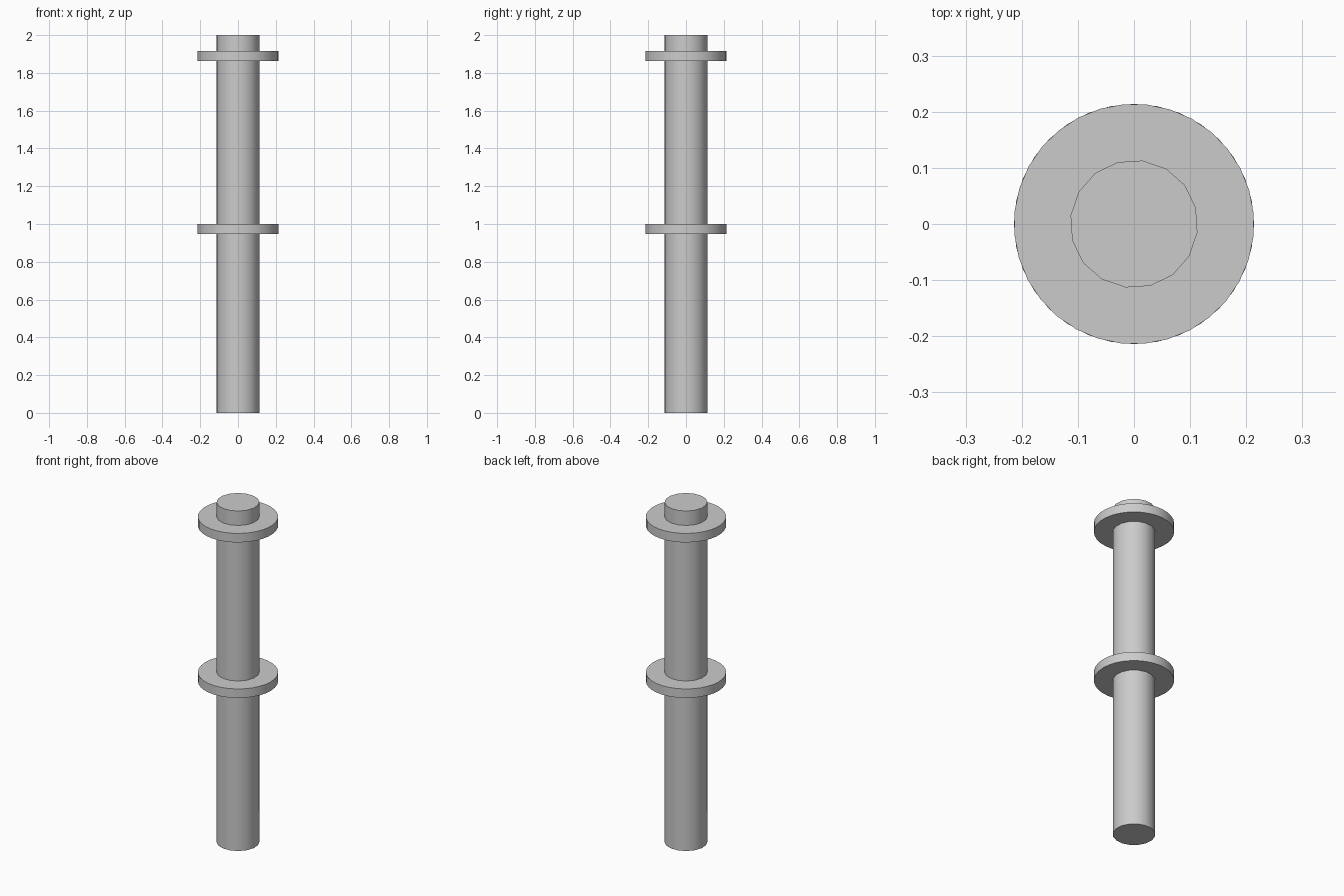
import bpy
import math

cube = bpy.data.objects.get("Cube")
if cube:
    bpy.data.objects.remove(cube, do_unlink=True)

grey = bpy.data.materials.new("plain_grey")
grey.use_nodes = True
colour = (0.6, 0.6, 0.6, 1)
grey.diffuse_color = colour
grey.node_tree.nodes["Principled BSDF"].inputs["Base Color"].default_value = colour


def cylinder(name, radius, bottom, top, sides, turn):
    """Upright capped cylinder with smooth sides and sharp rims."""
    bpy.ops.mesh.primitive_cylinder_add(
        vertices=sides, radius=radius, depth=top - bottom,
        location=(0, 0, (bottom + top) / 2), rotation=(0, 0, math.radians(turn)))
    part = bpy.context.object
    part.name = part.data.name = name
    part.data.materials.append(grey)
    bpy.ops.object.shade_smooth_by_angle(angle=math.radians(40))
    return part


# Central shaft
cylinder("shaft", 0.114, 0, 2, 16, -7.5)

# Two flat collars around the shaft
cylinder("middle_collar", 0.214, 0.947, 1.0, 32, 0)
cylinder("upper_collar", 0.214, 1.862, 1.915, 32, 5)
